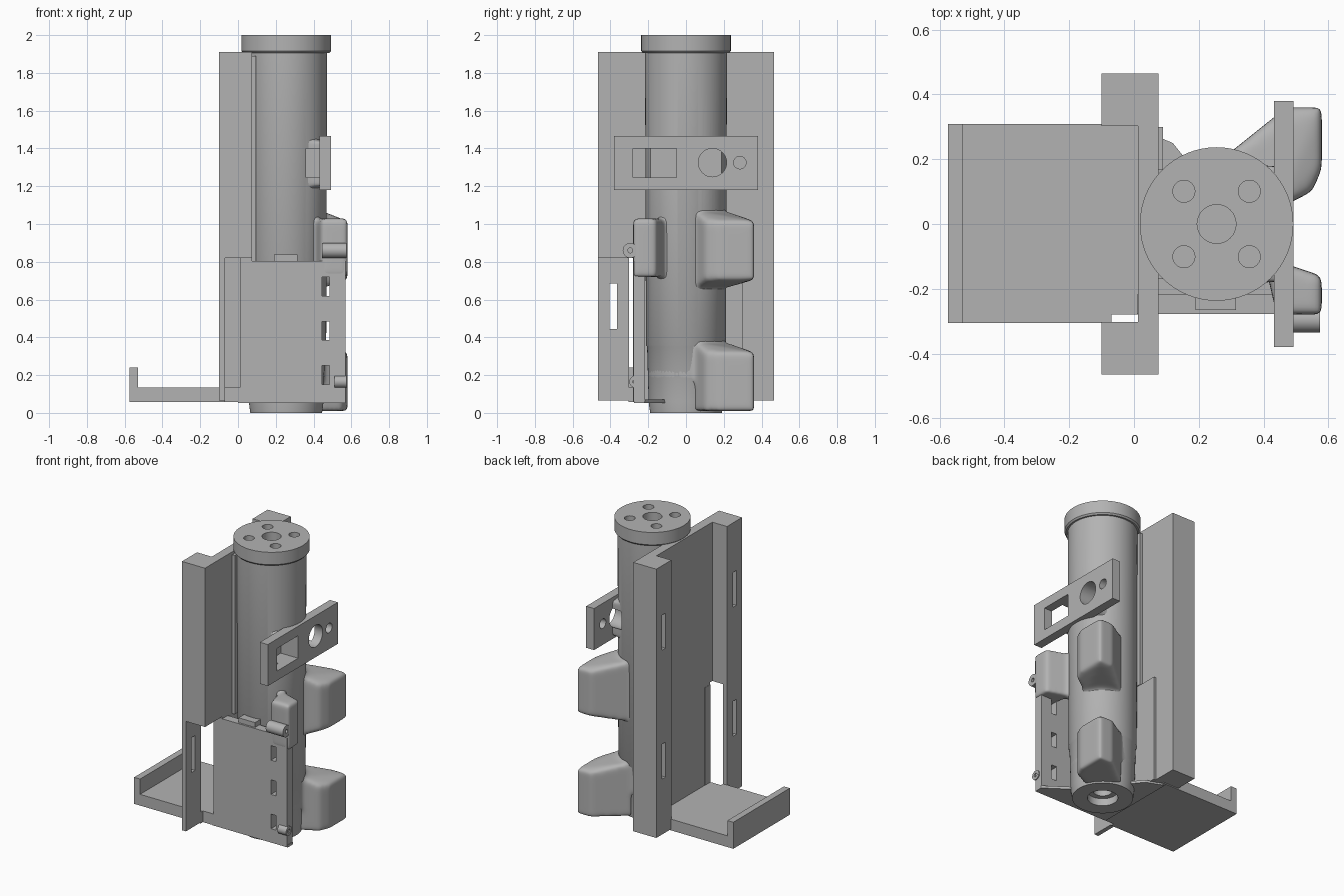
import bpy, bmesh, math
from mathutils import Matrix, Vector

cube = bpy.data.objects.get("Cube")
if cube:
    bpy.data.objects.remove(cube, do_unlink=True)

grey = bpy.data.materials.new("plain_grey")
grey.use_nodes = True
colour = (0.45, 0.45, 0.45, 1)
grey.diffuse_color = colour
next(n for n in grey.node_tree.nodes
     if n.type == 'BSDF_PRINCIPLED').inputs["Base Color"].default_value = colour

CX = 0.255  # tube axis


# Helpers: each adds one closed solid to a bmesh
def box(bm, x, y, z):
    size = Vector((x[1] - x[0], y[1] - y[0], z[1] - z[0]))
    mid = Vector((sum(x), sum(y), sum(z))) / 2
    bmesh.ops.create_cube(bm, size=1, matrix=Matrix.Translation(mid) @ Matrix.Diagonal(size).to_4x4())


def rod(bm, centre, radius, length, axis='Z', sides=32):
    turn = Matrix.Rotation(math.pi / 2, 4, 'Y') if axis == 'X' else Matrix.Identity(4)
    bmesh.ops.create_cone(bm, cap_ends=True, segments=sides, radius1=radius, radius2=radius,
                          depth=length, matrix=Matrix.Translation(Vector(centre)) @ turn)


def prism(bm, outline, z0, z1):
    low, high = [[bm.verts.new((x, y, z)) for x, y in outline] for z in (z0, z1)]
    bm.faces.new(low[::-1])
    bm.faces.new(high)
    for i in range(len(outline)):
        bm.faces.new((low[i - 1], low[i], high[i], high[i - 1]))


def hull(bm, points):
    verts = [bm.verts.new(p) for p in points]
    bmesh.ops.convex_hull(bm, input=verts)
    spare = [v for v in verts if v.is_valid and not v.link_faces]
    bmesh.ops.delete(bm, geom=spare, context='VERTS')


def lathe(bm, profile, steps=64):
    verts = [bm.verts.new((CX + r, 0, z)) for r, z in profile]
    edges = [bm.edges.new(pair) for pair in zip(verts, verts[1:])]
    bmesh.ops.spin(bm, geom=verts + edges, cent=(CX, 0, 0), axis=(0, 0, 1),
                   angle=math.tau, steps=steps, use_duplicate=False)
    bmesh.ops.remove_doubles(bm, verts=bm.verts[:], dist=1e-5)


def make(name, bm):
    bmesh.ops.recalc_face_normals(bm, faces=bm.faces[:])
    mesh = bpy.data.meshes.new(name)
    bm.to_mesh(mesh)
    bm.free()
    mesh.materials.append(grey)
    obj = bpy.data.objects.new(name, mesh)
    bpy.context.collection.objects.link(obj)
    return obj


def bake(obj):
    bpy.context.view_layer.update()
    deps = bpy.context.evaluated_depsgraph_get()
    mesh = bpy.data.meshes.new_from_object(obj.evaluated_get(deps))
    obj.modifiers.clear()
    mesh.materials.clear()
    mesh.materials.append(grey)
    obj.data = mesh


def cut(obj, bm):
    cutter = make("cutter", bm)
    cutter.hide_render = True
    mod = obj.modifiers.new("cut", 'BOOLEAN')
    mod.operation, mod.solver, mod.object = 'DIFFERENCE', 'EXACT', cutter
    bake(obj)
    bpy.data.objects.remove(cutter, do_unlink=True)


def smooth(obj, degrees=35):
    obj.data.shade_smooth()
    obj.data.set_sharp_from_angle(angle=math.radians(degrees))


def window_cutter():
    bm = bmesh.new()
    box(bm, (0.36, 0.6), (-0.28, -0.05), (1.245, 1.4))
    rod(bm, (0.48, 0.14, 1.325), 0.075, 0.24, 'X')
    rod(bm, (0.48, 0.285, 1.325), 0.033, 0.24, 'X')
    return bm


# Tube with a stepped bore underneath
bm = bmesh.new()
lathe(bm, [(0, 0.14), (0.06, 0.14), (0.06, 0.05), (0.095, 0.05), (0.095, 0), (0.19, 0),
           (0.198, 0.06), (0.206, 0.35), (0.212, 0.36), (0.217, 1.92), (0, 1.92)])
tube = make("main_tube", bm)
cut(tube, window_cutter())
smooth(tube)

# Blended lugs growing from the tube
bm = bmesh.new()
rod(bm, (CX, 0, 0.84), 0.203, 1.36, sides=64)
for mid in (0.86, 0.165):
    low, high = mid - 0.155, mid + 0.155
    pts = [(x, y, z) for x, y in ((0.47, 0.36), (0.58, 0.36), (0.58, 0.17), (0.55, 0.1))
           for z in (low, high)]
    pts += [(x, y, z) for x, y in ((0.27, 0.2), (0.43, 0.04))
            for z in (max(low - 0.05, 0.01), high + 0.06)]
    hull(bm, pts)
hull(bm, [(x, y, z) for x, y in ((0.44, -0.28), (0.58, -0.28), (0.58, -0.16), (0.4, -0.1))
          for z in (0.72, 1.03)])
box(bm, (0.3, 0.45), (-0.18, 0.18), (1.2, 1.44))
lugs = make("blended_lugs", bm)
remesh = lugs.modifiers.new("remesh", 'REMESH')
remesh.mode, remesh.voxel_size = 'VOXEL', 0.012
soft = lugs.modifiers.new("soften", 'SMOOTH')
soft.factor, soft.iterations = 0.5, 20
bake(lugs)
cut(lugs, window_cutter())
smooth(lugs, 45)

# Top cap with bolt holes
bm = bmesh.new()
lathe(bm, [(0, 1.905), (0.228, 1.905), (0.237, 1.915), (0.237, 2), (0, 2)])
cap = make("top_cap", bm)
bm = bmesh.new()
rod(bm, (CX, 0, 2), 0.06, 0.12)
for sx in (-1, 1):
    for sy in (-1, 1):
        rod(bm, (CX + 0.101 * sx, 0.101 * sy, 2), 0.034, 0.12)
cut(cap, bm)
smooth(cap)

# Sensor bracket across the tube
bm = bmesh.new()
box(bm, (0.432, 0.492), (-0.38, 0.38), (1.18, 1.465))
bracket = make("cross_bracket", bm)
cut(bracket, window_cutter())
smooth(bracket)

# Back channel, relieved at the lower front corner
bm = bmesh.new()
prism(bm, [(0.075, -0.465), (0.075, 0.465), (-0.1, 0.465), (-0.1, 0.302), (0.012, 0.302),
           (0.012, -0.302), (-0.1, -0.302), (-0.1, -0.465)], 0.065, 1.91)
channel = make("back_channel", bm)
bm = bmesh.new()
box(bm, (-0.07, 0.2), (-0.6, -0.28), (0, 0.82))
cut(channel, bm)
bm = bmesh.new()
for y in (-0.385, 0.385):
    for z in (0.565, 1.45):
        box(bm, (-0.2, -0.06), (y - 0.02, y + 0.02), (z - 0.12, z + 0.12))
cut(channel, bm)

# Saddles between tube and channel
bm = bmesh.new()
box(bm, (0.06, 0.095), (-0.17, 0.17), (0.8, 1.89))
box(bm, (0.06, 0.09), (0.1, 0.3), (0.065, 0.8))
make("tube_saddle", bm)

# Tray with end lip
bm = bmesh.new()
prism(bm, [(-0.575, -0.305), (-0.07, -0.305), (-0.07, -0.28), (0.02, -0.28),
           (0.02, 0.308), (-0.575, 0.308)], 0.058, 0.135)
make("tray", bm)
bm = bmesh.new()
box(bm, (-0.575, -0.53), (-0.305, 0.308), (0.06, 0.24))
make("tray_lip", bm)

# Base web under the tube and side plate
bm = bmesh.new()
prism(bm, [(0, -0.275), (0.57, -0.275), (0.57, -0.22), (0.4, -0.1), (0.12, 0.25), (0, 0.3)],
      0.053, 0.07)
base = make("base_web", bm)
bm = bmesh.new()
rod(bm, (CX, 0, 0.06), 0.18, 0.1)
cut(base, bm)

# Slotted side plate
bm = bmesh.new()
box(bm, (0.01, 0.568), (-0.278, -0.218), (0.06, 0.805))
plate = make("side_plate", bm)
bm = bmesh.new()
for x in (0.04, 0.465):
    for z in (0.2, 0.435, 0.67):
        box(bm, (x - 0.02, x + 0.02), (-0.35, -0.15), (z - 0.05, z + 0.05))
cut(plate, bm)
bm = bmesh.new()
box(bm, (0.19, 0.315), (-0.265, -0.19), (0.78, 0.838))
make("plate_tab", bm)

# Hinge pins and lug screws
for name, y, z, r, x0, x1 in (("upper_pin", -0.295, 0.86, 0.04, 0.445, 0.575),
                              ("lower_pin", -0.268, 0.165, 0.032, 0.51, 0.575),
                              ("upper_screw", 0.288, 0.86, 0.035, 0.52, 0.577),
                              ("lower_screw", 0.288, 0.165, 0.035, 0.52, 0.577)):
    bm = bmesh.new()
    rod(bm, ((x0 + x1) / 2, y, z), r, x1 - x0, 'X')
    pin = make(name, bm)
    bm = bmesh.new()
    rod(bm, (x1, y, z), 0.013, 0.04, 'X', 16)
    cut(pin, bm)
    smooth(pin)
